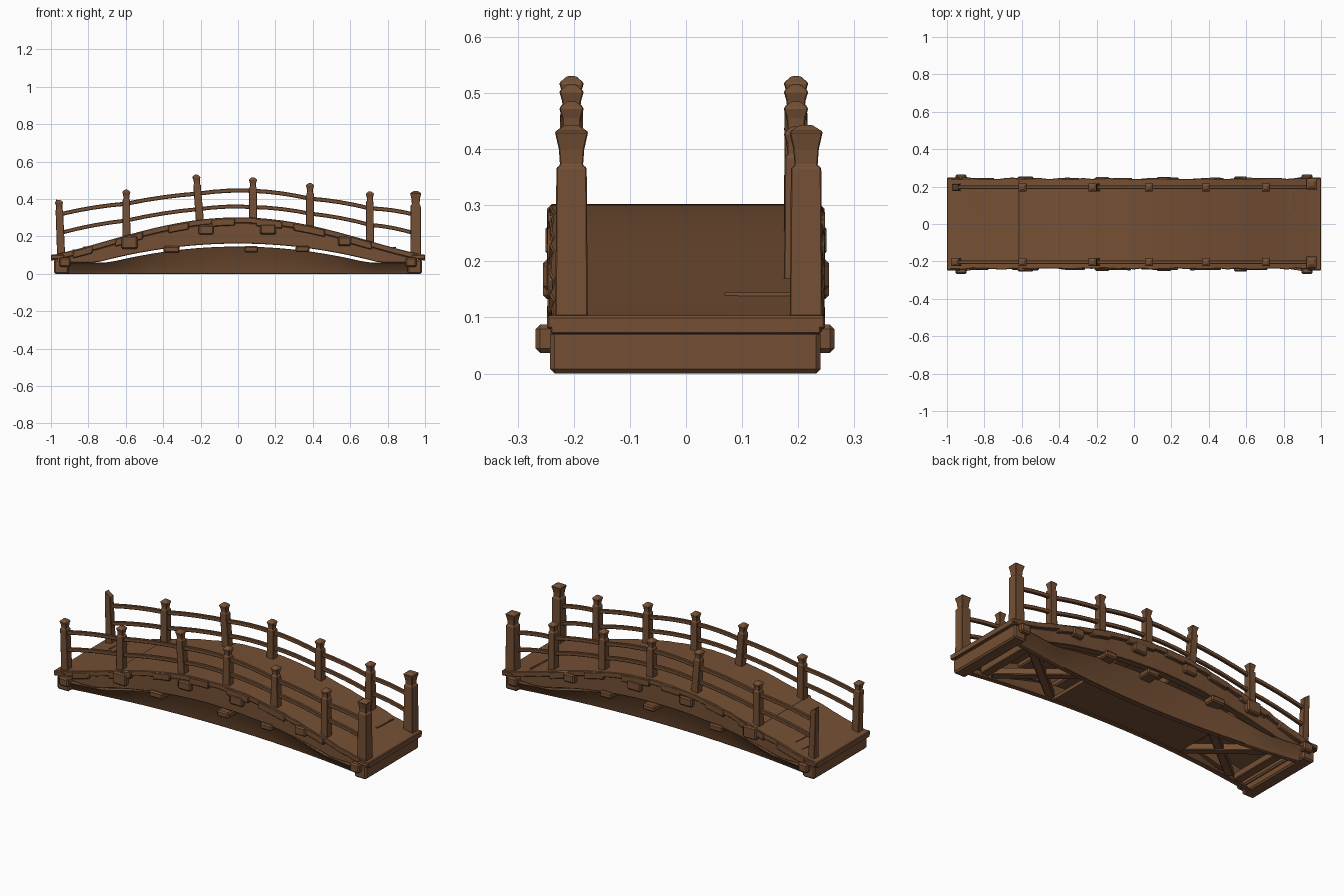
import bpy, bmesh, math, random
from mathutils import Vector

random.seed(4)
old = bpy.data.objects.get("Cube")
if old:
    bpy.data.objects.remove(old, do_unlink=True)

# One weathered wood colour
wood = bpy.data.materials.new("brown_wood")
wood.use_nodes = True
colour = (0.178, 0.08, 0.035, 1)
wood.diffuse_color = colour
wood.node_tree.nodes["Principled BSDF"].inputs["Base Color"].default_value = colour


def finish(name, bm, bevel=0.0, smooth=False):
    bmesh.ops.recalc_face_normals(bm, faces=bm.faces)
    mesh = bpy.data.meshes.new(name)
    bm.to_mesh(mesh)
    bm.free()
    mesh.materials.append(wood)
    obj = bpy.data.objects.new(name, mesh)
    bpy.context.collection.objects.link(obj)
    if bevel:
        mod = obj.modifiers.new("worn_edges", "BEVEL")
        mod.width = bevel
        mod.segments = 1
        mod.limit_method = "ANGLE"
    if smooth:
        bpy.context.view_layer.objects.active = obj
        obj.select_set(True)
        bpy.ops.object.shade_smooth_by_angle(angle=math.radians(30))
        obj.select_set(False)


def loft(name, rings, bevel=0.0, smooth=False):
    """Skin a row of equal-sized rings and close both ends."""
    bm = bmesh.new()
    rows = [[bm.verts.new(p) for p in ring] for ring in rings]
    for a, b in zip(rows, rows[1:]):
        for i in range(len(a)):
            j = (i + 1) % len(a)
            bm.faces.new((a[i], a[j], b[j], b[i]))
    bm.faces.new(rows[0])
    bm.faces.new(rows[-1])
    finish(name, bm, bevel, smooth)


def strip(name, xs, top, bottom, y0, y1, wear=0.0, bevel=0.0):
    """Long beam along x whose top and bottom follow curves."""
    rings = []
    for x in xs:
        a = y0 + random.uniform(-wear, wear)
        b = y1 + random.uniform(-wear, wear)
        t, u = top(x), bottom(x)
        rings.append([(x, a, u), (x, b, u), (x, b, t), (x, a, t)])
    loft(name, rings, bevel, True)


def bar(name, start, end, width, height, bevel=0.004):
    """Straight timber between two points."""
    p, q = Vector(start), Vector(end)
    d = (q - p).normalized()
    side = d.cross(Vector((0, 0, 1))).normalized() * width / 2
    up = side.cross(d).normalized() * height / 2
    loft(name, [[c - side - up, c + side - up, c + side + up, c - side + up]
                for c in (p, q)], bevel)


def span(start, end, count):
    return [start + (end - start) * i / count for i in range(count + 1)]


# Curves of the arch
def deck_top(x):
    return 0.302 - 0.307 * x**2 + 0.105 * x**4


def deck_under(x):
    return deck_top(x) - 0.03


def beam_under(x):
    return max(0.06, 0.162 - 0.178 * x**2)


def panel_top(x):
    return max(0.06, 0.146 - 0.18 * x**2)


def panel_foot(x):
    return 0.13 + 0.09 * x**2


# Walking deck
strip("deck", span(-1, 1, 44), deck_top, deck_under, -0.24, 0.243, 0.004, 0.003)

# Worn strips lying on the deck
for i, (x, y, length) in enumerate([(0.83, 0.14, 0.14), (-0.82, 0.1, 0.13), (-0.88, 0.14, 0.1)]):
    z = deck_top(x) + 0.001
    bar(f"deck_splinter_{i}", (x, y - length / 2, z), (x + 0.01, y + length / 2, z), 0.01, 0.006, 0)

# Arched side beams, inset lower panels and broken trim under the deck edge
for face, s in (("front", -1), ("back", 1)):
    strip(f"{face}_arch_beam", span(-0.96, 0.96, 36), deck_under, beam_under,
          s * 0.185, s * 0.226, 0.002, 0.003)
    rings = []
    for x in span(-0.95, 0.95, 32):
        foot, h = panel_foot(x), panel_top(x)
        rings.append([(x, s * (foot + 0.05), h), (x, s * (foot + 0.012), h * 0.4), (x, s * foot, 0),
                      (x, s * (foot - 0.03), 0), (x, s * (foot + 0.02), h)])
    loft(f"{face}_lower_panel", rings, 0.002, True)
    for k in range(7):
        x = -0.84 + k * 0.25 + random.uniform(-0.03, 0.03)
        half = random.uniform(0.05, 0.09)
        strip(f"{face}_edge_trim_{k}", [x - half, x, x + half],
              lambda v: deck_top(v) - 0.004, lambda v: deck_under(v) - 0.014,
              s * 0.22, s * 0.246, 0.002, 0.004)

# Board closing the middle of the span between the lower panels
loft("belly_board", [[(x, -panel_foot(x), 0.006), (x, panel_foot(x), 0.006),
                      (x, panel_foot(x), 0.025), (x, -panel_foot(x), 0.025)]
                     for x in span(-0.4, 0.42, 12)], 0, True)

# End sills with the protruding stub beams
for name, s in (("right", -1), ("left", 1)):
    bar(f"{name}_end_sill", (s * 0.945, -0.242, 0.039), (s * 0.945, 0.24, 0.039), 0.075, 0.078, 0.008)
    bar(f"{name}_end_cross_beam", (s * 0.925, -0.268, 0.062), (s * 0.925, 0.265, 0.062), 0.06, 0.05, 0.008)
    bar(f"{name}_end_plank", (s * 0.965, -0.248, 0.091), (s * 0.965, 0.248, 0.091), 0.07, 0.024, 0.004)

# Cross beams poking out of both sides: x, height, width, thickness, reach
cross_beams = [(-0.58, 0.168, 0.085, 0.07, 0.255), (-0.17, 0.235, 0.08, 0.05, 0.25),
               (0.16, 0.238, 0.085, 0.055, 0.25), (0.57, 0.174, 0.07, 0.05, 0.255),
               (-0.355, 0.13, 0.085, 0.036, 0.242), (0.07, 0.132, 0.075, 0.034, 0.242),
               (0.345, 0.133, 0.075, 0.034, 0.242)]
for i, (x, z, w, h, reach) in enumerate(cross_beams):
    bar(f"cross_beam_{i}", (x, -reach, z), (x, reach, z), w, h, 0.007)

# Diagonal bracing and low ties underneath
for name, s, near in (("right", -1, 0.4), ("left", 1, 0.44)):
    for k, f in enumerate((-1, 1)):
        bar(f"{name}_brace_{k}", (s * near, f * 0.13, 0.03 + k * 0.005),
            (s * (near + 0.36), -f * 0.16, 0.03 + k * 0.005), 0.045, 0.04)
    bar(f"{name}_low_tie", (s * 0.83, -0.18, 0.04), (s * 0.83, 0.18, 0.04), 0.05, 0.04)

# Railings: post x, post top, upper rail height, lower rail height
posts = [(-0.945, 0.395, 0.32, 0.22), (-0.597, 0.45, 0.375, 0.285), (-0.202, 0.53, 0.43, 0.347),
         (0.08, 0.515, 0.444, 0.357), (0.385, 0.485, 0.402, 0.322), (0.705, 0.44, 0.35, 0.262),
         (0.95, 0.443, 0.315, 0.215)]


def post(name, x, y, top, half, lean, cut):
    base = deck_top(x) - 0.03
    if cut:
        levels = [(base, half), (top - 0.02, half * 0.85)]
    else:
        cap = 0.072 if half > 0.025 else 0.05
        levels = [(base, half * 1.08), (top - cap - 0.004, half), (top - cap, half * 0.76),
                  (top - cap * 0.6, half * 0.84), (top - 0.012, half * 1.1), (top, half * 0.4)]
    rings = []
    for z, h in levels:
        cx = x + lean * (z - base)
        rings.append([(cx + a * h, y + b * h, z) for a, b in ((-1, -1), (1, -1), (1, 1), (-1, 1))])
    if cut:
        # Slanted top, higher on the outer side
        rings[-1] = [(px, py, z + (0.025 if px < cx else 0)) for px, py, z in rings[-1]]
    loft(name, rings, 0.002)


for face, y in (("front", -0.204), ("back", 0.196)):
    for i, (x, top, hi, lo) in enumerate(posts):
        half = 0.027 if i == 6 else 0.02
        lean = {0: -0.04, 2: -0.08}.get(i, 0)
        py = y + (0.018 if i == 6 and y > 0 else 0)
        post(f"{face}_post_{i}", x, py, top, half, lean, i == 0 and face == "back")
    # Rails bow slightly upward between posts
    for label, col, size in (("upper", 2, 0.011), ("lower", 3, 0.0105)):
        path = []
        for a, b in zip(posts, posts[1:]):
            for k in range(4):
                t = k / 4
                path.append((a[0] + (b[0] - a[0]) * t,
                             a[col] + (b[col] - a[col]) * t + 0.028 * t * (1 - t)))
        path.append((posts[-1][0], posts[-1][col]))
        loft(f"{face}_{label}_rail",
             [[(x, y - 0.009, z - size), (x, y + 0.009, z - size),
               (x, y + 0.009, z + size), (x, y - 0.009, z + size)] for x, z in path], 0.003, True)
